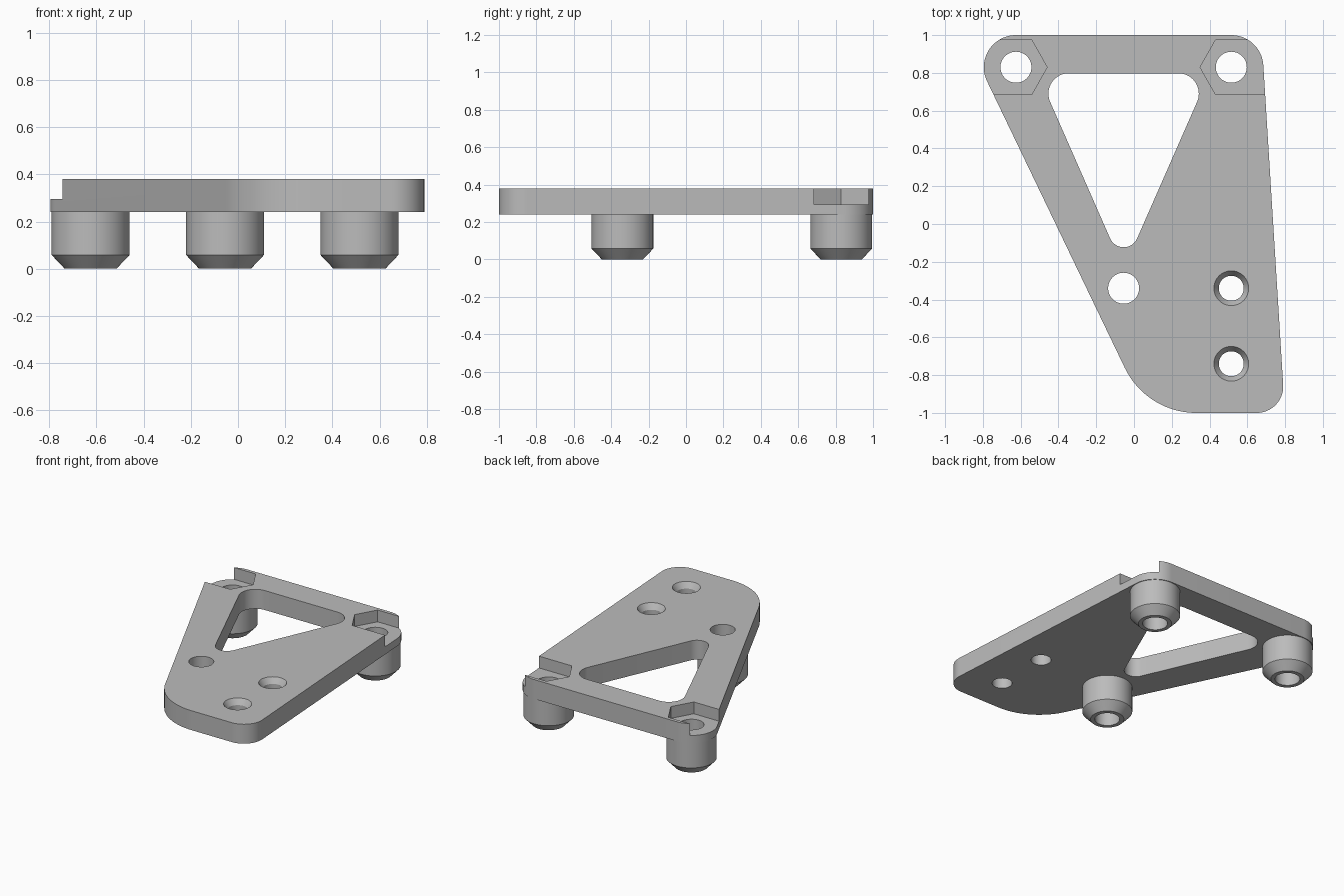
import bpy
import bmesh
from math import acos, atan2, cos, sin, pi, radians, hypot

if "Cube" in bpy.data.objects:
    bpy.data.objects.remove(bpy.data.objects["Cube"])

PLATE_LOW, PLATE_TOP, POCKET_FLOOR = 0.24, 0.38, 0.295
BORE = 0.082

grey = bpy.data.materials.new("plain grey")
grey.use_nodes = True
grey.diffuse_color = (0.5, 0.5, 0.5, 1)
grey.node_tree.nodes["Principled BSDF"].inputs["Base Color"].default_value = (0.5, 0.5, 0.5, 1)


def make_object(name, bm):
    bmesh.ops.recalc_face_normals(bm, faces=bm.faces)
    mesh = bpy.data.meshes.new(name)
    bm.to_mesh(mesh)
    bm.free()
    mesh.materials.append(grey)
    obj = bpy.data.objects.new(name, mesh)
    bpy.context.collection.objects.link(obj)
    return obj


def prism(name, points, low, high):
    bm = bmesh.new()
    face = bm.faces.new([bm.verts.new((x, y, low)) for x, y in points])
    top = bmesh.ops.extrude_face_region(bm, geom=[face])["geom"]
    verts = [v for v in top if isinstance(v, bmesh.types.BMVert)]
    bmesh.ops.translate(bm, vec=(0, 0, high - low), verts=verts)
    return make_object(name, bm)


def lathe(name, centre, profile, closed, sides=64):
    """Revolve (radius, z) points; a closed profile makes a tube, an open one is capped."""
    bm = bmesh.new()
    rings = []
    for r, z in profile:
        rings.append([bm.verts.new((centre[0] + r * cos(2 * pi * i / sides),
                                    centre[1] + r * sin(2 * pi * i / sides), z))
                      for i in range(sides)])
    pairs = list(zip(rings, rings[1:]))
    if closed:
        pairs.append((rings[-1], rings[0]))
    else:
        bm.faces.new(rings[0])
        bm.faces.new(rings[-1])
    for a, b in pairs:
        for i in range(sides):
            j = (i + 1) % sides
            bm.faces.new((a[i], a[j], b[j], b[i]))
    return make_object(name, bm)


def rounded_outline(circles, steps=20):
    """Belt-shaped outline around counter-clockwise (x, y, radius) corners."""
    normals = []
    for a, b in zip(circles, circles[1:] + circles[:1]):
        dx, dy = b[0] - a[0], b[1] - a[1]
        normals.append(atan2(dy, dx) - acos((a[2] - b[2]) / hypot(dx, dy)))
    points = []
    for k, (x, y, r) in enumerate(circles):
        start = normals[k - 1]
        sweep = (normals[k] - start) % (2 * pi)
        for i in range(steps + 1):
            t = start + sweep * i / steps
            points.append((x + r * cos(t), y + r * sin(t)))
    return points


def cut(target, cutter):
    cutter.hide_render = True
    mod = target.modifiers.new("cut", "BOOLEAN")
    mod.operation = "DIFFERENCE"
    mod.solver = "EXACT"
    mod.object = cutter
    bpy.context.view_layer.objects.active = target
    bpy.ops.object.modifier_apply(modifier=mod.name)
    bpy.data.objects.remove(cutter)


# Plate with rounded corners and a triangular window
outer = [(-0.625, 0.83, 0.17), (0.33, -0.58, 0.42), (0.65, -0.86, 0.14), (0.515, 0.83, 0.17)]
window = [(-0.345, 0.69, 0.108), (-0.055, -0.045, 0.078), (0.235, 0.69, 0.108)]
plate = prism("plate", rounded_outline(outer), PLATE_LOW, PLATE_TOP)
cut(plate, prism("window_cutter", rounded_outline(window), 0.1, 0.5))

# Hexagonal nut pockets, open to the outside, in the two back corners
for x, side in ((-0.625, -1), (0.515, 1)):
    shape = [(0.165, 0), (0.083, 0.145), (-0.4, 0.145), (-0.4, -0.145), (0.083, -0.145)]
    points = [(x - side * px, 0.83 + py) for px, py in shape]
    cut(plate, prism("pocket_cutter", points, POCKET_FLOOR, 0.5))

# Countersunk screw holes
for y in (-0.34, -0.74):
    profile = [(0.066, 0.1), (0.066, PLATE_TOP - 0.04), (0.092, PLATE_TOP), (0.092, 0.5)]
    cut(plate, lathe("screw_hole_cutter", (0.515, y), profile, False))

# Hollow bosses under the plate with chamfered feet
parts = [plate]
for name, centre in (("back_right_boss", (-0.625, 0.83)),
                     ("back_left_boss", (0.515, 0.83)),
                     ("front_boss", (-0.055, -0.34))):
    cut(plate, lathe("bore_cutter", centre, [(BORE, 0.1), (BORE, 0.5)], False))
    profile = [(BORE, PLATE_LOW), (BORE, 0), (0.11, 0), (0.165, 0.058), (0.165, PLATE_LOW)]
    parts.append(lathe(name, centre, profile, True))

# Smooth curved walls, crisp edges
for obj in parts:
    bpy.ops.object.select_all(action="DESELECT")
    obj.select_set(True)
    bpy.context.view_layer.objects.active = obj
    bpy.ops.object.shade_smooth_by_angle(angle=radians(30))
